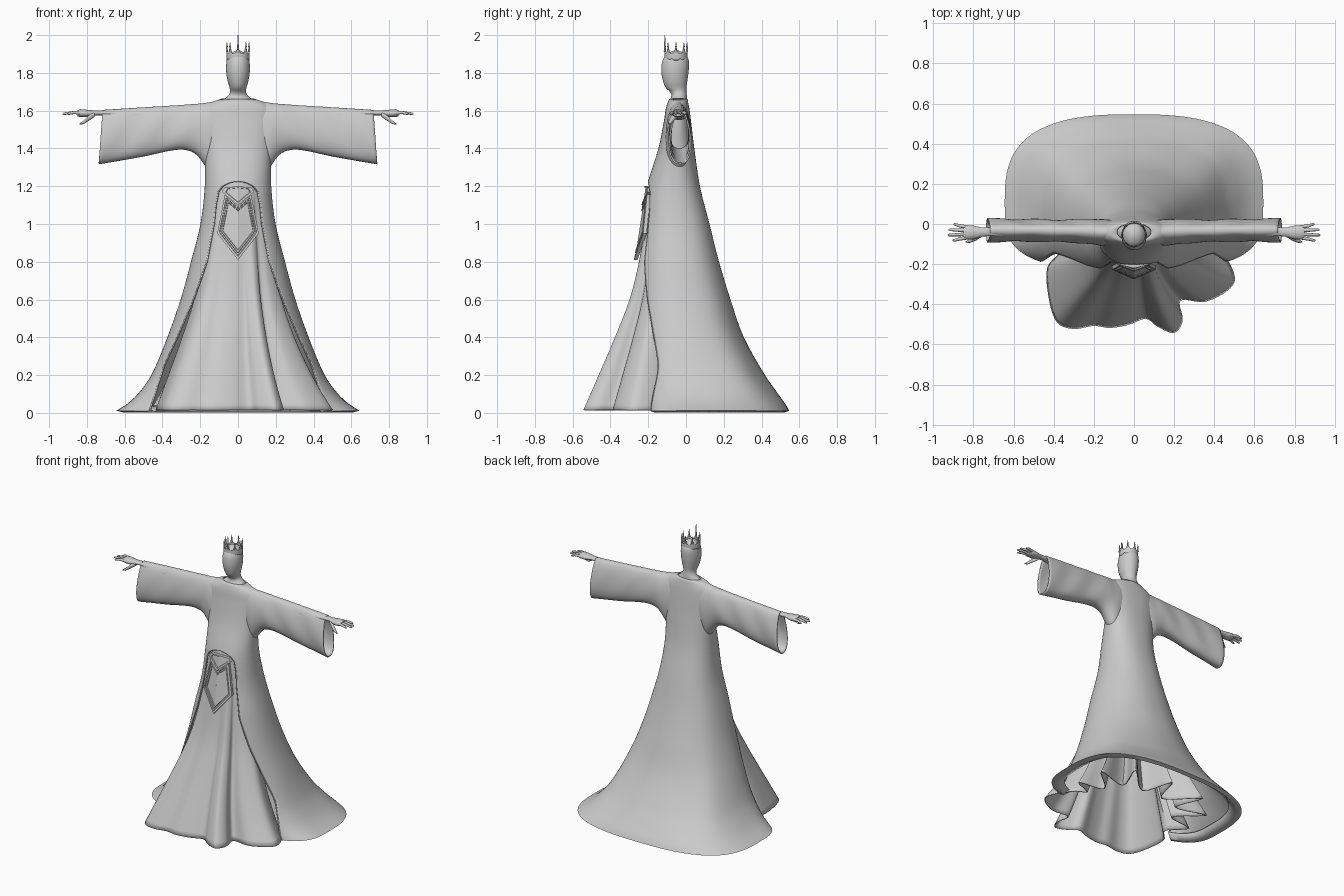
import bpy, bmesh, math
from math import sin, cos, pi
from mathutils import Vector, Matrix

if "Cube" in bpy.data.objects:
    bpy.data.objects.remove(bpy.data.objects["Cube"])


def finish(bm, name, thick=0, angle=50):
    bmesh.ops.remove_doubles(bm, verts=bm.verts, dist=0.0003)
    bmesh.ops.recalc_face_normals(bm, faces=bm.faces)
    me = bpy.data.meshes.new(name)
    bm.to_mesh(me)
    bm.free()
    ob = bpy.data.objects.new(name, me)
    bpy.context.collection.objects.link(ob)
    bpy.context.view_layer.objects.active = ob
    ob.select_set(True)
    bpy.ops.object.shade_smooth_by_angle(angle=math.radians(angle))
    ob.select_set(False)
    if thick:
        m = ob.modifiers.new("thickness", 'SOLIDIFY')
        m.thickness, m.offset = thick, 0
    return ob


def add_loft(bm, rings, closed=True, caps=False):
    vs = [[bm.verts.new(p) for p in r] for r in rings]
    n = len(vs[0])
    for a, b in zip(vs, vs[1:]):
        for i in range(n if closed else n - 1):
            j = (i + 1) % n
            bm.faces.new((a[i], a[j], b[j], b[i]))
    if caps:
        bm.faces.new(vs[0])
        bm.faces.new(vs[-1])


def loft(name, rings, closed=True, caps=False, thick=0, angle=50):
    bm = bmesh.new()
    add_loft(bm, rings, closed, caps)
    return finish(bm, name, thick, angle)


def smooth(keys, z, col):
    """Cubic interpolation in a table whose first column rises."""
    z = min(max(z, keys[0][0]), keys[-1][0])
    i = max(k for k in range(len(keys) - 1) if keys[k][0] <= z)

    def slope(k):
        a, b = keys[max(k - 1, 0)], keys[min(k + 1, len(keys) - 1)]
        return (b[col] - a[col]) / (b[0] - a[0])
    h = keys[i + 1][0] - keys[i][0]
    t = (z - keys[i][0]) / h
    return ((2*t**3 - 3*t*t + 1) * keys[i][col] + (t**3 - 2*t*t + t) * h * slope(i)
            + (3*t*t - 2*t**3) * keys[i + 1][col] + (t**3 - t*t) * h * slope(i + 1))


def linear(keys, z):
    for a, b in zip(keys, keys[1:]):
        if z <= b[0]:
            return a[1] + (b[1] - a[1]) * max(0, (z - a[0]) / (b[0] - a[0]))
    return keys[-1][1]


def spow(v, p):
    return math.copysign(abs(v) ** p, v)


def tube(bm, pts, radii, flat=1.0, n=12):
    """Tapered limb along mostly-x points; flat scales its z thickness."""
    rings = []
    for p, r in zip(pts, radii):
        rings.append([(p[0], p[1] + r * cos(2*pi*i/n), p[2] + flat * r * sin(2*pi*i/n)) for i in range(n)])
    add_loft(bm, rings, caps=True)


# Coat: z, half width, front y, back y, side y, squareness
COAT = [(.012, .64, -.23, .542, .12, .72), (.04, .59, -.24, .525, .11, .72), (.1, .525, -.255, .48, .09, .74),
        (.2, .455, -.27, .41, .05, .78), (.4, .37, -.28, .30, .0, .84), (.6, .30, -.28, .23, -.03, .88),
        (.8, .245, -.26, .17, -.05, .88), (1.0, .195, -.23, .12, -.055, .88), (1.2, .172, -.203, .07, -.06, .88),
        (1.4, .172, -.142, .04, -.05, .88), (1.55, .18, -.112, .022, -.045, .88), (1.61, .17, -.103, .014, -.045, .9),
        (1.64, .14, -.094, .008, -.043, 1), (1.66, .085, -.085, .005, -.04, 1)]
# half width of the front opening at each height
OPENING = [(0, .47), (.05, .455), (.25, .39), (.4, .32), (.6, .235), (.8, .165), (1.0, .128), (1.1, .118),
           (1.17, .104), (1.20, .08), (1.215, .052), (1.222, .028), (1.225, 0), (2, 0)]


def coat_ring(z, n=90):
    w, f, b, c, p = [smooth(COAT, z, k) for k in range(1, 6)]
    start = -math.acos(min(1, (linear(OPENING, z) / w)) ** (1 / p))
    ring = []
    for i in range(n + 1):
        t = start + (pi - 2 * start) * i / n
        fold = 1 + .012 * max(0, 1 - z / 1.1) * min(1, z / .15) * cos(7 * (t - pi / 2)) * (0 < t < pi)
        back = 0 < t < pi
        q = p if back else p - .2 * max(0, 1 - z / .4)   # squarer front corners near the hem
        ring.append((w * fold * spow(cos(t), p), c + (b - c if back else c - f) * fold * spow(sin(t), q), z))
    return ring


levels = sorted([.012 + 1.648 * i / 100 for i in range(101)] + [z for z, w in OPENING[8:13]])
rows = [coat_ring(z) for z in levels]


def tucked(s, z):
    return [(x * s, .12 + (y - .12) * s, z) for x, y, _ in rows[0]]


loft("coat", [tucked(.87, .035), tucked(.95, .006)] + rows, closed=False, thick=.008)

# Raised edging down both sides of the front opening
bm = bmesh.new()
edge = [r for r in rows if linear(OPENING, r[0][2]) > 0]
for k in (0, -1):
    add_loft(bm, [[Vector(r[k]) + Vector((.005 * cos(a), .005 * sin(a), 0))
                   for a in [2 * pi * i / 8 for i in range(8)]] for r in edge], caps=True)
finish(bm, "coat_edging")

# Inner skirt: pleated hem outline flowing up to a small waist ellipse
HEM = [(.40, -.10), (.47, -.19), (.5, -.28), (.45, -.34), (.35, -.385), (.23, -.38), (.24, -.48), (.2, -.54),
       (.12, -.51), (.06, -.47), (-.03, -.50), (-.12, -.515), (-.2, -.505), (-.3, -.52), (-.38, -.49),
       (-.42, -.38), (-.43, -.22), (-.36, -.12), (-.46, 0), (-.28, .04), (-.44, .2), (-.22, .15), (-.28, .35),
       (-.08, .18), (0, .38), (.08, .18), (.28, .35), (.22, .15), (.44, .2), (.28, .04), (.46, 0), (.34, -.06)]
FLOW = [(.015, 1), (.2, .775), (.4, .535), (.6, .32), (.8, .18), (1.0, .08), (1.2, 0), (1.26, -.04)]
hem = []
for i in range(len(HEM)):
    p = [Vector(HEM[(i + k) % len(HEM)]) for k in (-1, 0, 1, 2)]
    for t in (0, .2, .4, .6, .8):
        hem.append(.5 * (2*p[1] + (p[2]-p[0])*t + (2*p[0]-5*p[1]+4*p[2]-p[3])*t*t + (3*p[1]-p[0]-3*p[2]+p[3])*t**3))
skirt = []
for j in range(41):
    z = .015 + 1.245 * j / 40
    s = smooth(FLOW, z, 1)
    ring = []
    for h in hem:
        a = math.atan2(h.y + .1, h.x)
        top = Vector((.14 * cos(a), -.08 + .11 * sin(a)))
        q = top + (h - top) * s
        if h.x > 0 or h.y > -.1:   # keep hidden folds inside the coat
            q.x *= 1 - .4 * s * (1 - s)
        ring.append((q.x, q.y, z))
    skirt.append(ring)
loft("inner_skirt", skirt, thick=.006)

# Sleeves: x, top z, bottom z, front y, back y
SLEEVE = [(.08, 1.652, 1.32, -.095, .015), (.15, 1.641, 1.285, -.108, .024), (.18, 1.636, 1.325, -.106, .024),
          (.21, 1.633, 1.365, -.10, .024), (.25, 1.63, 1.39, -.095, .022), (.32, 1.625, 1.397, -.09, .02),
          (.5, 1.614, 1.36, -.086, .022), (.727, 1.60, 1.32, -.088, .026)]
for side, label in ((1, "left"), (-1, "right")):
    rings = []
    for j in range(41):
        x = .08 + .647 * j / 40
        zt, zb, yf, yb = [smooth(SLEEVE, x, k) for k in range(1, 5)]
        out = min(1, max(0, (x - .14) / .16))    # 0 at the torso, 1 along the arm
        ring = []
        for i in range(40):
            a = 2 * pi * i / 40
            u = sin(a)
            wave = .003 * sin(x * 30 + 2 * u) * cos(a) * out
            y = (yf + yb) / 2 + (yb - yf) / 2 * spow(cos(a), 1 - .2 * out) * (.94 - .18 * u * out) + wave
            ring.append((side * (x - .010 * u * j / 40), y, (zt + zb) / 2 + (zt - zb) / 2 * u))
        rings.append(ring)
    loft(label + "_sleeve", rings, thick=.008)

    # Arm, palm, four fingers and thumb
    bm = bmesh.new()
    S = lambda *pts: [(side * x, y, z) for x, y, z in pts]
    tube(bm, S((.3, -.035, 1.57), (.6, -.035, 1.58), (.72, -.038, 1.588), (.76, -.04, 1.588), (.80, -.042, 1.585),
               (.835, -.042, 1.587), (.85, -.042, 1.586)), (.035, .03, .022, .023, .034, .036, .028), flat=.58, n=16)
    for k, reach in enumerate((.905, .93, .925, .90)):
        y0 = -.068 + k * .0175
        spread = (k - 1.5) * .009
        tube(bm, S((.83, y0, 1.588), (.87, y0 + spread * .5, 1.59), (reach - .008, y0 + spread, 1.584),
                   (reach, y0 + spread, 1.582)), (.0095, .0085, .0065, .002), n=10)
    tube(bm, S((.76, -.05, 1.582), (.79, -.07, 1.56), (.818, -.084, 1.538), (.838, -.09, 1.53)),
         (.016, .014, .010, .003), n=10)
    finish(bm, label + "_hand")

# Head and neck: z, half width, front y, back y
HEAD = [(1.635, .11, -.094, .008), (1.66, .075, -.084, .005), (1.68, .052, -.077, .004), (1.70, .042, -.086, .002),
        (1.72, .044, -.106, .002), (1.75, .053, -.12, .006), (1.80, .062, -.13, .013), (1.85, .062, -.128, .016),
        (1.88, .055, -.117, .01), (1.905, .037, -.095, -.01), (1.918, .012, -.065, -.04)]
rings = []
for j in range(49):
    z = 1.635 + .283 * j / 48
    w, f, b = [smooth(HEAD, z, k) for k in (1, 2, 3)]
    rings.append([(w * cos(2*pi*i/40), (f + b) / 2 + (b - f) / 2 * sin(2*pi*i/40), z) for i in range(40)])
loft("head", rings, caps=True)

# Crown: scalloped band with spikes and ball tips
CY = -.053
band = []
for k in range(5):
    ring = []
    for i in range(96):
        a = 2 * pi * i / 96 - pi / 2
        c = abs(cos(4 * (a + pi / 2)))
        lo, hi = 1.876 - .012 * c, 1.902 + .03 * c ** 5
        r = .0585
        ring.append((r * cos(a), CY + r * sin(a), lo + (hi - lo) * k / 4))
    band.append(ring)
loft("crown_band", band, thick=.005)
bm = bmesh.new()
for k in range(8):
    a = -pi / 2 + k * pi / 4
    tip = 2.0 if k == 0 else 1.962
    x, y = .059 * cos(a), CY + .059 * sin(a)
    bmesh.ops.create_cone(bm, segments=8, radius1=.006, radius2=.0015, depth=tip - 1.91, cap_ends=True,
                          matrix=Matrix.Translation((x, y, (tip + 1.91) / 2)))
    bmesh.ops.create_uvsphere(bm, u_segments=10, v_segments=6, radius=.0055,
                              matrix=Matrix.Translation((x, y, 1.94)))
finish(bm, "crown_spikes")


# Waist ornament: stepped plates folded along a centre ridge
def plate(name, half, centre, steps):
    outline = half + [(-x, z) for x, z in reversed(half) if 0 < x]
    rings = []
    for s, lift in steps:
        ring = []
        for x, z in outline:
            x, z = x * s, centre + (z - centre) * s
            ring.append((x, -.206 + (z - 1.2) * .15 + .25 * abs(x) - lift, z))
        rings.append(ring)
    return loft(name, rings, angle=20)


plate("waist_shield", [(0, 1.095), (.07, 1.155), (.11, .95), (0, .81)], 1.0,
      [(1, -.008), (1, .011), (.9, .011), (.88, .005), (.82, .005), (.8, .011), (.74, .011), (.72, .006), (.01, .006)])
plate("waist_chevron", [(0, 1.10), (.085, 1.17), (.07, 1.193), (0, 1.20)], 1.165,
      [(1, -.008), (1, .014), (.78, .014), (.74, .007), (.01, .007)])
